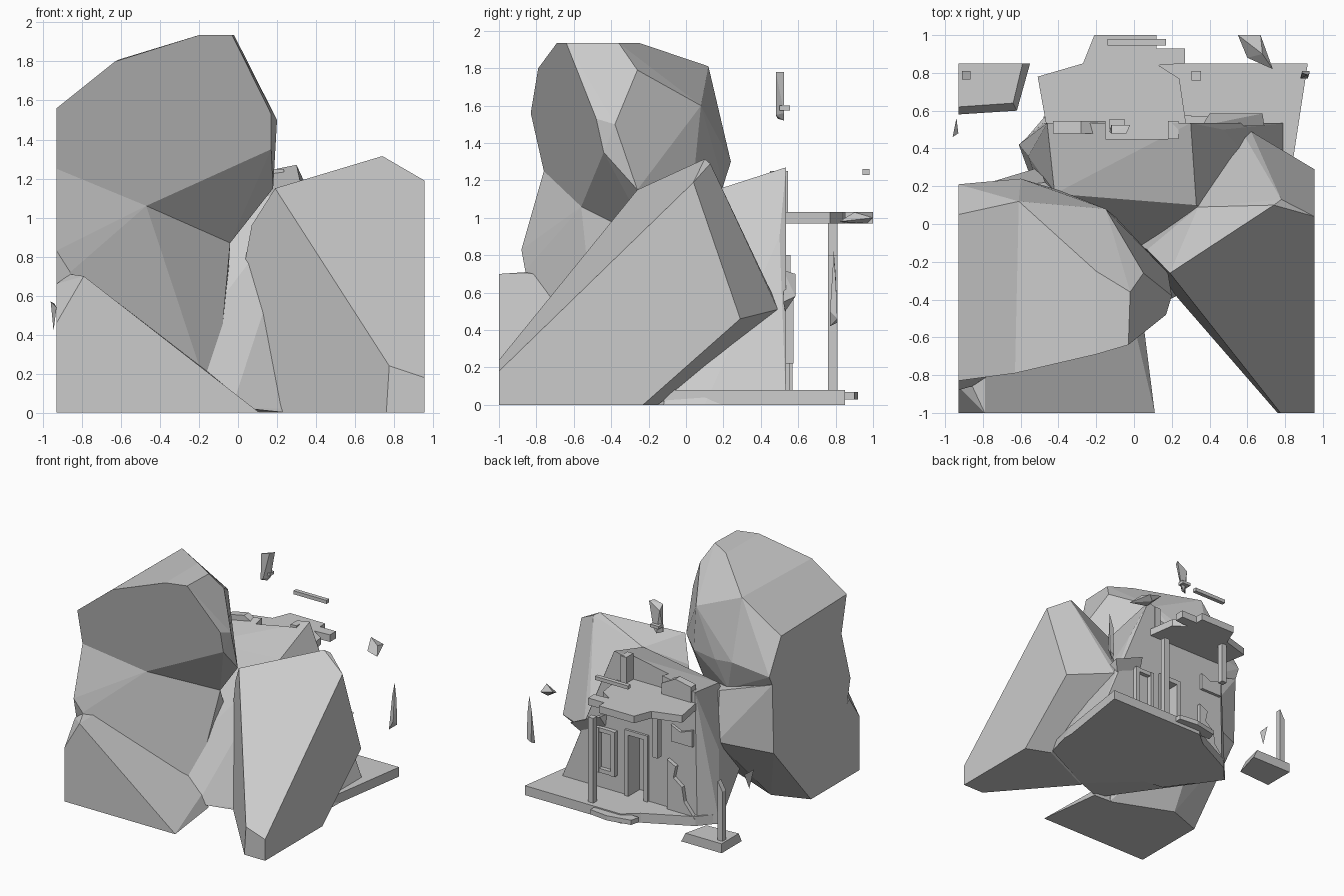
import bpy, bmesh
from mathutils import Vector


def finish(name, bm):
    bmesh.ops.recalc_face_normals(bm, faces=bm.faces)
    me = bpy.data.meshes.new(name)
    bm.to_mesh(me)
    bm.free()
    ob = bpy.data.objects.new(name, me)
    bpy.context.collection.objects.link(ob)
    return ob


def hull(name, pts):
    """Faceted convex rock around a few corner points."""
    bm = bmesh.new()
    for p in pts:
        bm.verts.new(p)
    r = bmesh.ops.convex_hull(bm, input=bm.verts[:])
    junk = {g for g in r["geom_interior"] + r["geom_unused"] if isinstance(g, bmesh.types.BMVert)}
    bmesh.ops.delete(bm, geom=[v for v in junk if v.is_valid], context='VERTS')
    bmesh.ops.dissolve_limit(bm, angle_limit=0.06, verts=bm.verts[:], edges=bm.edges[:])
    return finish(name, bm)


def prism(name, outline, lo, hi, axis='z'):
    """Extruded outline: (x, y) along z, or (x, z) along y."""
    bm = bmesh.new()
    if axis == 'z':
        vs = [bm.verts.new((a, b, lo)) for a, b in outline]
        d = Vector((0, 0, hi - lo))
    else:
        vs = [bm.verts.new((a, lo, b)) for a, b in outline]
        d = Vector((0, hi - lo, 0))
    f = bm.faces.new(vs)
    ext = bmesh.ops.extrude_face_region(bm, geom=[f], use_keep_orig=True)
    bmesh.ops.translate(bm, vec=d, verts=[g for g in ext["geom"] if isinstance(g, bmesh.types.BMVert)])
    return finish(name, bm)


def box(name, x0, x1, y0, y1, z0, z1):
    return prism(name, [(x0, y0), (x1, y0), (x1, y1), (x0, y1)], z0, z1)


def cut(ob, cutter):
    m = ob.modifiers.new("cut", 'BOOLEAN')
    m.operation = 'DIFFERENCE'
    m.solver = 'EXACT'
    m.object = cutter
    cutter.hide_render = True
    cutter.hide_viewport = True
    cutter.display_type = 'WIRE'


# Tall left boulder: head, waist and front foot
hull("left_boulder_top", [
    (-.93, -.83, 1.56), (-.63, -.79, 1.8), (-.2, -.69, 1.935), (-.03, -.64, 1.935),
    (-.02, -.36, 1.935), (-.2, -.25, 1.935), (.05, -.26, 1.79), (.2, -.38, 1.5),
    (.17, -.48, 1.53), (.17, -.44, 1.35), (.18, -.26, 1.15), (-.47, -.56, 1.06),
    (-.93, -.76, 1.25), (-.04, -.18, .87), (-.61, .12, 1.81), (-.15, .08, 1.6),
    (-.93, .05, 1.54), (-.93, .21, 1.25), (-.6, .24, 1.3), (-.4, .18, 1.25),
    (-.1, .04, 1.2), (-.93, .17, 1.17), (-.5, .15, 1.02)])
hull("left_boulder_waist", [
    (-.93, -.76, 1.25), (-.47, -.56, 1.06), (-.04, -.18, .87), (-.05, -.1, .69),
    (-.93, -.88, .83), (-.86, -.86, .72), (-.29, -.43, .32), (-.12, -.45, 0),
    (-.93, -.7, 0), (-.93, -.35, 0), (-.63, -.24, 0), (-.93, .17, 1.17),
    (-.93, .15, .58), (-.5, .3, .62), (-.47, .22, 1.02)])
hull("left_boulder_foot", [
    (-.93, -1, 0), (.11, -1, 0), (-.79, -1, .7), (-.93, -1, .46),
    (.04, -.45, 0), (-.02, -.45, .1), (-.29, -.42, .32), (-.79, -.8, .7), (-.86, -.85, .71),
    (-.93, -.86, .66), (-.93, -.4, 0)])

# Leaning right boulder
hull("right_boulder", [
    (.76, -1, 0), (.775, -1, .24), (.955, -1, .18), (.955, -1, 0), (.19, -.26, 1.15),
    (.07, -.136, .96), (.02, -.1, .69), (.23, -.39, 0), (.74, .1, 1.315), (.78, .13, 1.29),
    (.955, .04, 1.19), (.955, .29, .46), (.955, -.23, 0), (.75, -.15, 0),
    (.62, .49, .51), (.57, .49, .53), (.34, .09, 1.12), (.25, .1, .3)])

# Rock core between the boulders, carrying the ruined facade
core = hull("rock_core", [
    (.25, -.37, 0), (-.03, -.5, .03), (-.3, -.43, .3), (-.05, -.1, .69), (.03, -.1, .69),
    (-.42, .16, 1.05), (.33, .1, 1.13), (.3, .535, 1.27), (-.46, .535, 1.12),
    (-.48, .535, 0), (-.61, .42, 0), (-.56, .36, .6), (.82, .535, 0), (.82, .1, 0),
    (.76, -.12, 0), (.55, .535, .6), (.47, .5, .9)])
cut(core, box("doorway_cutter", .01, .155, .4, .7, .08, .6))
cut(core, box("upper_room_cutter", -.15, .19, .45, .7, 1.03, 1.5))

# Platform, step and broken upper slab
prism("platform", [(.92, .85), (.02, .85), (-.1, .75), (-.48, .56), (-.6, .42), (-.3, 0),
                   (.75, -.12), (.81, .13)], 0, .08)
prism("step", [(-.12, .8), (.27, .8), (.27, .9), (.1, .92), (-.1, .88)], .03, .07)
prism("upper_slab", [
    (-.51, .78), (-.27, .85), (-.21, 1), (.12, 1), (.12, .93), (.27, .93), (.27, .85),
    (.13, .84), (.24, .77), (.28, .5), (-.46, .5)], .97, 1.03)

# Posts, whole and broken
box("tall_post", .305, .355, .76, .81, .07, .8)
box("broken_hanging_post", -.3, -.25, .76, .81, .62, .98)

# Door frame, window frame and jagged wall remnants
for x in (-.025, .155):
    box("door_jamb", x, x + .035, .52, .555, .08, .63)
box("door_lintel", -.025, .19, .52, .555, .6, .64)
for x in (.27, .42):
    box("window_jamb", x, x + .035, .52, .575, .22, .6)
for z in (.22, .565):
    box("window_bar", .27, .455, .52, .57, z, z + .035)
hull("broken_ledge", [(.36, .52, .72), (.69, .52, .55), (.4, .585, .7), (.68, .585, .58),
                      (.38, .53, .6), (.62, .53, .5)])
prism("jagged_panel", [
    (-.48, .06), (-.22, .06), (-.22, .5), (-.3, .46), (-.28, .36), (-.36, .3), (-.38, .18)],
    .5, .57, 'y')
prism("upper_panel", [(-.45, .66), (-.25, .66), (-.25, .8), (-.34, .76), (-.45, .8)], .5, .56, 'y')
box("upper_wall_stub", .18, .235, .45, .545, 1.03, 1.25)
prism("low_wall_stub", [(-.43, 1), (-.15, 1), (-.15, 1.12), (-.28, 1.19), (-.43, 1.16)],
      .48, .545, 'y')

# Detached platform corner with its broken post
hull("loose_platform_corner", [
    (-.93, .58, 0), (-.62, .6, 0), (-.55, .85, 0), (-.93, .85, 0),
    (-.93, .62, .08), (-.64, .64, .08), (-.59, .85, .08), (-.93, .85, .08)])
prism("loose_post", [(-.91, .06), (-.865, .06), (-.865, .58), (-.91, .5)], .765, .81, 'y')

# Floating fragments
hull("shard_high", [(-.12, .48, 1.76), (-.04, .48, 1.78), (-.1, .48, 1.55), (-.13, .49, 1.53),
                    (-.12, .525, 1.72), (-.02, .525, 1.78), (-.06, .525, 1.56), (-.09, .525, 1.52)])
box("shard_high_bar", -.13, -.05, .5, .555, 1.575, 1.6)
box("floating_bar", -.14, .17, .945, .98, 1.23, 1.26)
hull("shard_right", [(.55, 1, 1.03), (.67, 1, 1.0), (.735, .82, .98), (.6, .88, .97),
                     (.62, .97, .97), (.68, .9, 1.03)])
hull("shard_low", [(.88, .77, .42), (.93, .81, .46), (.89, .81, .44), (.92, .77, .5),
                   (.92, .79, .82), (.89, .8, .7), (.93, .8, .68)])
hull("shard_left", [(-.96, .46, .57), (-.93, .48, .54), (-.94, .56, .56), (-.945, .5, .42)])
